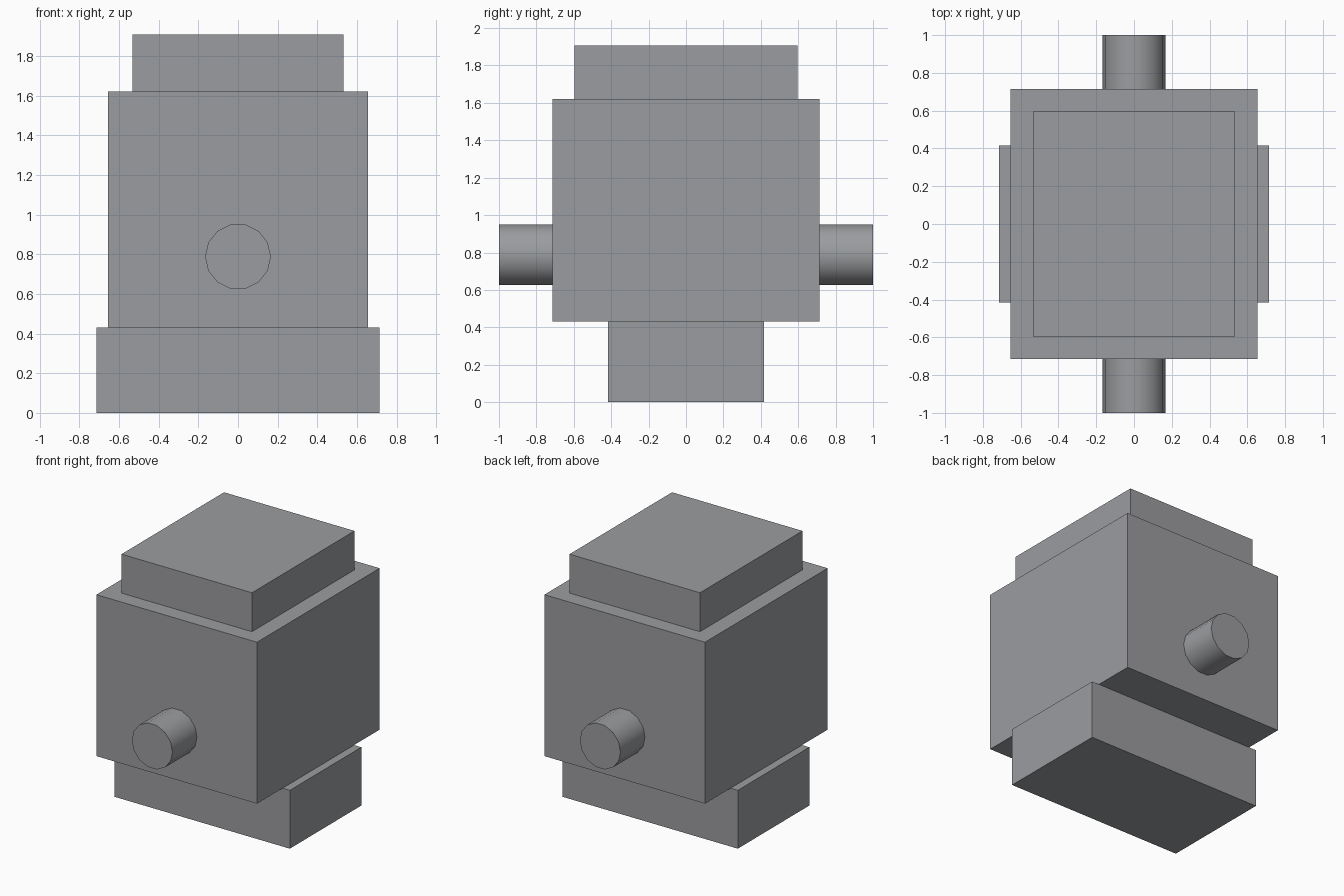
import bpy
import math

if "Cube" in bpy.data.objects:
    bpy.data.objects.remove(bpy.data.objects["Cube"])

grey = bpy.data.materials.new("mid grey")
grey.diffuse_color = (0.33, 0.335, 0.35, 1)
grey.use_nodes = True
grey.node_tree.nodes["Principled BSDF"].inputs["Base Color"].default_value = grey.diffuse_color


def box(name, half_x, half_y, bottom, top):
    """Box centred on the vertical axis, from bottom to top."""
    bpy.ops.mesh.primitive_cube_add(size=2, location=(0, 0, (bottom + top) / 2))
    obj = bpy.context.object
    obj.name = name
    obj.scale = (half_x, half_y, (top - bottom) / 2)
    bpy.ops.object.transform_apply(location=False, rotation=False, scale=True)
    obj.data.materials.append(grey)


# Stacked blocks
box("base", 0.714, 0.416, 0.0, 0.43)
box("body", 0.655, 0.714, 0.43, 1.62)
box("cap", 0.532, 0.597, 1.62, 1.907)

# Round pins on the front and back, flat edge on top
for name, side in (("front_pin", -1), ("back_pin", 1)):
    bpy.ops.mesh.primitive_cylinder_add(
        vertices=14, radius=0.166, depth=0.286,
        location=(0, side * 0.857, 0.788), rotation=(math.pi / 2, 0, 0))
    pin = bpy.context.object
    pin.name = name
    # Turn about the pin axis so a vertex points sideways
    for v in pin.data.vertices:
        v.co.x, v.co.y = v.co.y, -v.co.x
    pin.data.materials.append(grey)
    bpy.ops.object.shade_smooth_by_angle(angle=math.radians(40))
